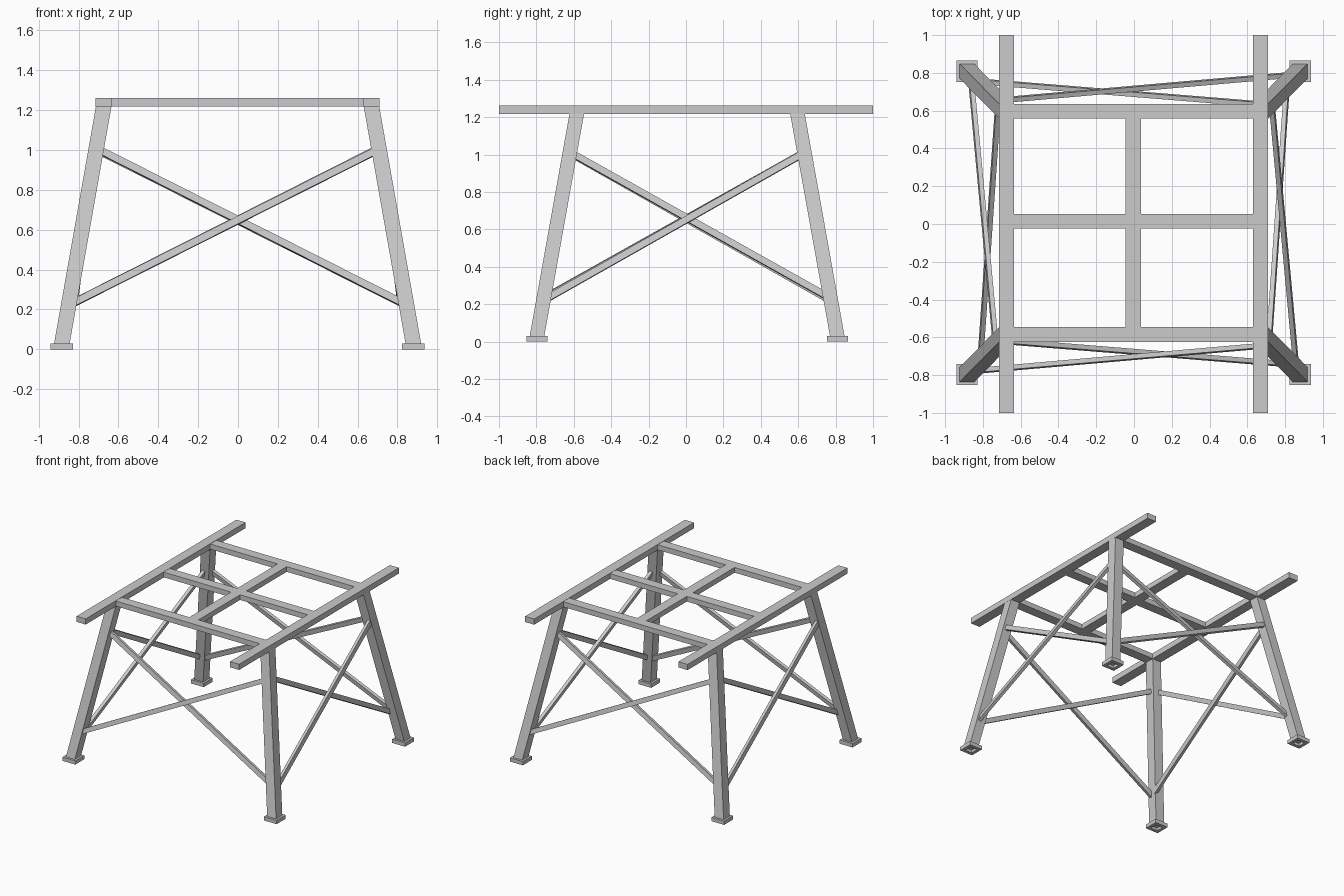
import bpy, bmesh
from mathutils import Vector, Matrix

if "Cube" in bpy.data.objects:
    bpy.data.objects.remove(bpy.data.objects["Cube"])

CX, CY = -0.002, 0.006          # centre of the frame
TOP_X, TOP_Y = 0.672, 0.590     # leg centres under the rails
BOT_X, BOT_Y = 0.882, 0.803     # leg centres at the feet
W = 0.078                       # leg and beam width


def finish(bm, name):
    bmesh.ops.recalc_face_normals(bm, faces=bm.faces)
    me = bpy.data.meshes.new(name)
    bm.to_mesh(me)
    bm.free()
    ob = bpy.data.objects.new(name, me)
    bpy.context.collection.objects.link(ob)
    return ob


def box(name, lo, hi):
    lo, hi = Vector(lo), Vector(hi)
    m = Matrix.Translation((lo + hi) / 2) @ Matrix.Diagonal((*(hi - lo), 1))
    bm = bmesh.new()
    bmesh.ops.create_cube(bm, size=1, matrix=m)
    return finish(bm, name)


def loft(name, rings):
    """Stack of square sections (x, y, z, width), closed at both ends."""
    bm = bmesh.new()
    loops = []
    for x, y, z, w in rings:
        h = w / 2
        loops.append([bm.verts.new((x + a * h, y + b * h, z))
                      for a, b in ((-1, -1), (1, -1), (1, 1), (-1, 1))])
    for p, q in zip(loops, loops[1:]):
        for i in range(4):
            j = (i + 1) % 4
            bm.faces.new((p[i], p[j], q[j], q[i]))
    bm.faces.new(loops[0])
    bm.faces.new(loops[-1])
    return finish(bm, name)


def brace(name, a, b, normal, width=0.036, thick=0.025, extend=0.012):
    """Flat bar from a to b, its broad face turned to normal."""
    a, b, n = Vector(a), Vector(b), Vector(normal)
    d = (b - a).normalized()
    n = (n - d * n.dot(d)).normalized()
    s = n.cross(d)
    rot = Matrix((d, s, n)).transposed().to_4x4()
    size = Matrix.Diagonal(((b - a).length + 2 * extend, width, thick, 1))
    bm = bmesh.new()
    bmesh.ops.create_cube(bm, size=1, matrix=Matrix.Translation((a + b) / 2) @ rot @ size)
    return finish(bm, name)


# Long side rails
for side, s in (("left", -1), ("right", 1)):
    x = CX + s * TOP_X
    box(f"{side}_rail", (x - 0.04, -1, 1.217), (x + 0.04, 1, 1.262))

# Cross beams between the rails
inner = TOP_X - 0.04
beams = {"front": -0.585, "middle": 0.014, "back": 0.597}
for name, y in beams.items():
    box(f"{name}_cross_beam", (CX - inner, y - W / 2, 1.219),
        (CX + inner, y + W / 2, 1.26))

# Centre beam in two pieces
ys = list(beams.values())
for name, y0, y1 in (("front", ys[0], ys[1]), ("back", ys[1], ys[2])):
    box(f"{name}_centre_beam", (CX - 0.042, y0 + W / 2, 1.219),
        (CX + 0.038, y1 - W / 2, 1.26))

# Splayed legs, and feet with a square recess underneath
for sx, side in ((-1, "left"), (1, "right")):
    for sy, end in ((-1, "front"), (1, "back")):
        bx, by = CX + sx * BOT_X, CY + sy * BOT_Y
        loft(f"{end}_{side}_leg",
             [(bx, by, 0.028, W), (CX + sx * TOP_X, CY + sy * TOP_Y, 1.218, W)])
        loft(f"{end}_{side}_foot",
             [(bx, by, 0.022, 0.06), (bx, by, 0, 0.06),
              (bx, by, 0, 0.112), (bx, by, 0.03, 0.112)])

# Crossed braces: front and right pairs, then turned half round for back and left
pairs = {
    ("front", "back"): ((0, -1, 0.18), [
        ("outer", (-0.81, -0.775, 0.24), (0.68, -0.645, 0.99)),
        ("inner", (-0.675, -0.622, 0.99), (0.81, -0.742, 0.24))]),
    ("right", "left"): ((1, 0, 0.18), [
        ("outer", (0.857, -0.735, 0.235), (0.733, 0.60, 0.99)),
        ("inner", (0.718, -0.59, 0.995), (0.81, 0.74, 0.25))]),
}
for faces, (n, bars) in pairs.items():
    for face, t in zip(faces, (1, -1)):
        for label, a, b in bars:
            turn = lambda p: (CX + t * (p[0] - CX), CY + t * (p[1] - CY), p[2])
            brace(f"{face}_{label}_brace", turn(a), turn(b), (t * n[0], t * n[1], n[2]))
